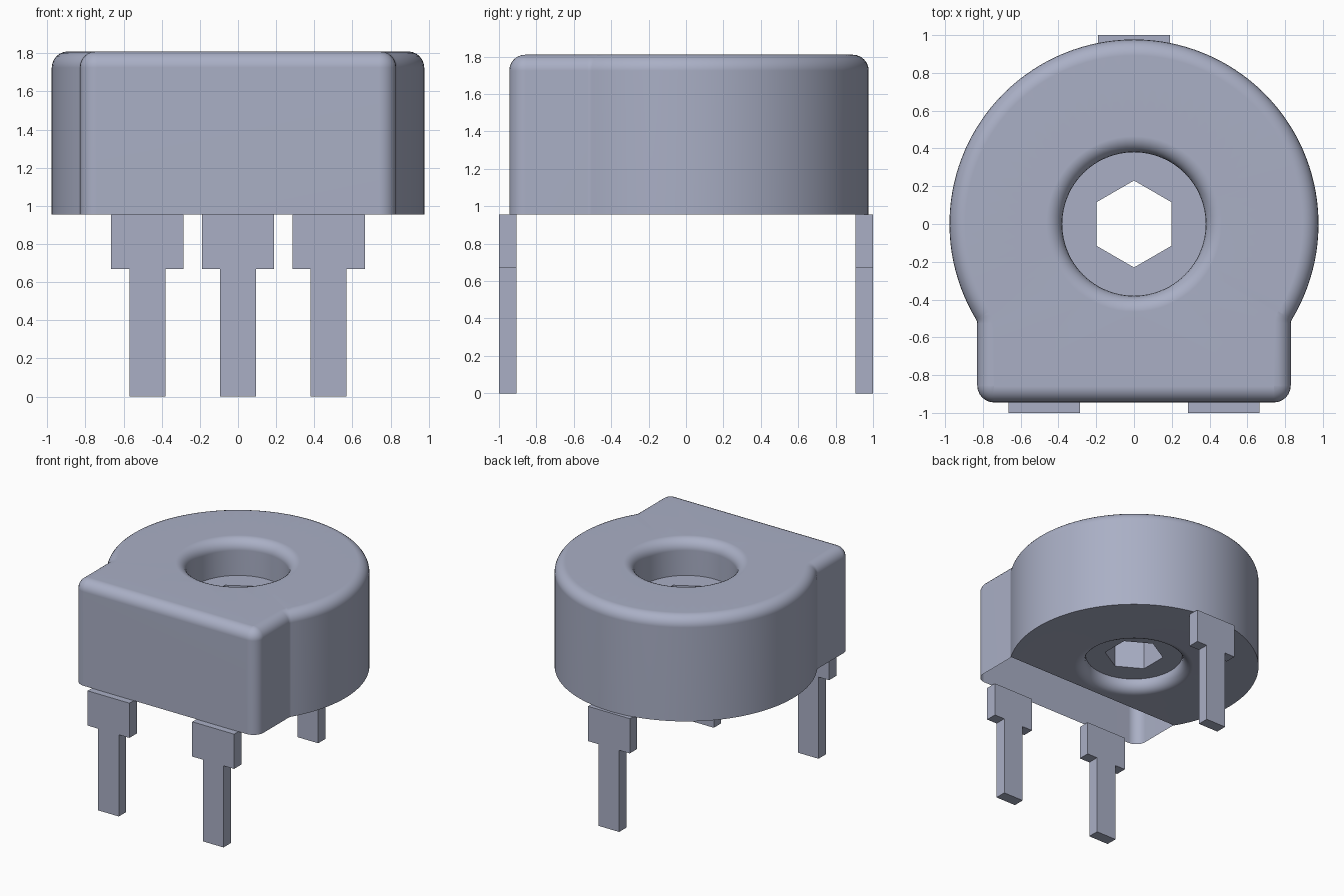
import bpy, bmesh, math

cube = bpy.data.objects.get("Cube")
if cube:
    bpy.data.objects.remove(cube, do_unlink=True)

mat = bpy.data.materials.new("blue_grey")
mat.use_nodes = True
colour = (0.40, 0.43, 0.56, 1.0)
mat.diffuse_color = colour
bsdf = next(n for n in mat.node_tree.nodes if n.type == 'BSDF_PRINCIPLED')
bsdf.inputs["Base Color"].default_value = colour

BOTTOM, TOP, FILLET = 0.955, 1.81, 0.085
R, W, FRONT = 0.977, 0.83, -0.945        # drum radius, block half width, front face
CORNER, BLEND = 0.09, 0.04               # outer corner and inner blend radii
HOLE_R = 0.38


def arc(cx, cy, r, a0, a1, n):
    return [(cx + r * math.cos(a0 + (a1 - a0) * i / n),
             cy + r * math.sin(a0 + (a1 - a0) * i / n)) for i in range(n + 1)]


def circle(r, n=64, turn=0.0):
    return arc(0, 0, r, turn, turn + 2 * math.pi, n)[:-1]


def body_outline(d):
    """Drum joined to a square front block, inset by d."""
    bx = W + BLEND
    by = -math.sqrt((R + BLEND) ** 2 - bx ** 2)
    a = math.atan2(by, bx)
    half = arc(W - CORNER, FRONT + CORNER, CORNER - d, -math.pi / 2, 0, 6)
    half += arc(bx, by, BLEND + d, math.pi, math.pi + a, 4)
    half += arc(0, 0, R - d, a, math.pi / 2, 44)
    return half + [(-x, y) for x, y in reversed(half[:-1])]


def ring_solid(name, outer, inner):
    """Join stacked (outline, z) loops into an outer and inner wall, then cap both ends."""
    bm = bmesh.new()

    def wall(stack):
        loops = [[bm.verts.new((x, y, z)) for x, y in pts] for pts, z in stack]
        for a, b in zip(loops, loops[1:]):
            for i in range(len(a)):
                j = (i + 1) % len(a)
                bm.faces.new((a[i], a[j], b[j], b[i]))
        return loops[0], loops[-1]

    ends = zip(wall(outer), wall(inner))
    for pair in ends:
        edges = [bm.edges.get((lp[i - 1], lp[i])) for lp in pair for i in range(len(lp))]
        bmesh.ops.triangle_fill(bm, edges=edges, use_beauty=True)
    bmesh.ops.recalc_face_normals(bm, faces=bm.faces[:])
    return finish(name, bm)


def finish(name, bm):
    mesh = bpy.data.meshes.new(name)
    bm.to_mesh(mesh)
    bm.free()
    mesh.materials.append(mat)
    ob = bpy.data.objects.new(name, mesh)
    bpy.context.collection.objects.link(ob)
    return ob


def smooth(ob):
    bpy.ops.object.select_all(action='DESELECT')
    ob.select_set(True)
    bpy.context.view_layer.objects.active = ob
    bpy.ops.object.shade_smooth_by_angle(angle=math.radians(35))
    mod = ob.modifiers.new("weighted_normals", 'WEIGHTED_NORMAL')
    mod.keep_sharp = True


# Housing: sharp lower edge, rounded upper edge, hole rounded at both ends
steps = [math.pi / 2 * i / 6 for i in range(7)]
outer = [(body_outline(0), BOTTOM)]
outer += [(body_outline(FILLET * (1 - math.cos(t))), TOP - FILLET + FILLET * math.sin(t)) for t in steps]
lip = [(circle(HOLE_R + FILLET * (1 - math.cos(t))), FILLET * (1 - math.sin(t))) for t in steps]
inner = [(c, BOTTOM + h) for c, h in reversed(lip)] + [(c, TOP - h) for c, h in lip]
smooth(ring_solid("housing", outer, inner))

# Rotor disc with a hexagonal socket
hexagon = circle(0.23, 6, math.pi / 2)
rim = circle(HOLE_R + 0.002)
smooth(ring_solid("rotor", [(rim, 1.06), (rim, 1.52)], [(hexagon, 1.06), (hexagon, 1.52)]))


# Pins: wide shoulder over a narrow leg, cut from flat strip
def pin(name, cx, y0, y1):
    half = [(0.094, 0), (0.094, 0.67), (0.19, 0.67), (0.19, BOTTOM)]
    outline = half + [(-x, z) for x, z in reversed(half)]
    bm = bmesh.new()
    face = bm.faces.new([bm.verts.new((cx + x, y0, z)) for x, z in outline])
    ext = bmesh.ops.extrude_face_region(bm, geom=[face])
    for v in ext["geom"]:
        if isinstance(v, bmesh.types.BMVert):
            v.co.y = y1
    bmesh.ops.recalc_face_normals(bm, faces=bm.faces[:])
    finish(name, bm)


pin("front_left_pin", 0.475, -1.0, -0.905)
pin("front_right_pin", -0.475, -1.0, -0.905)
pin("back_pin", 0.0, 0.905, 1.0)
